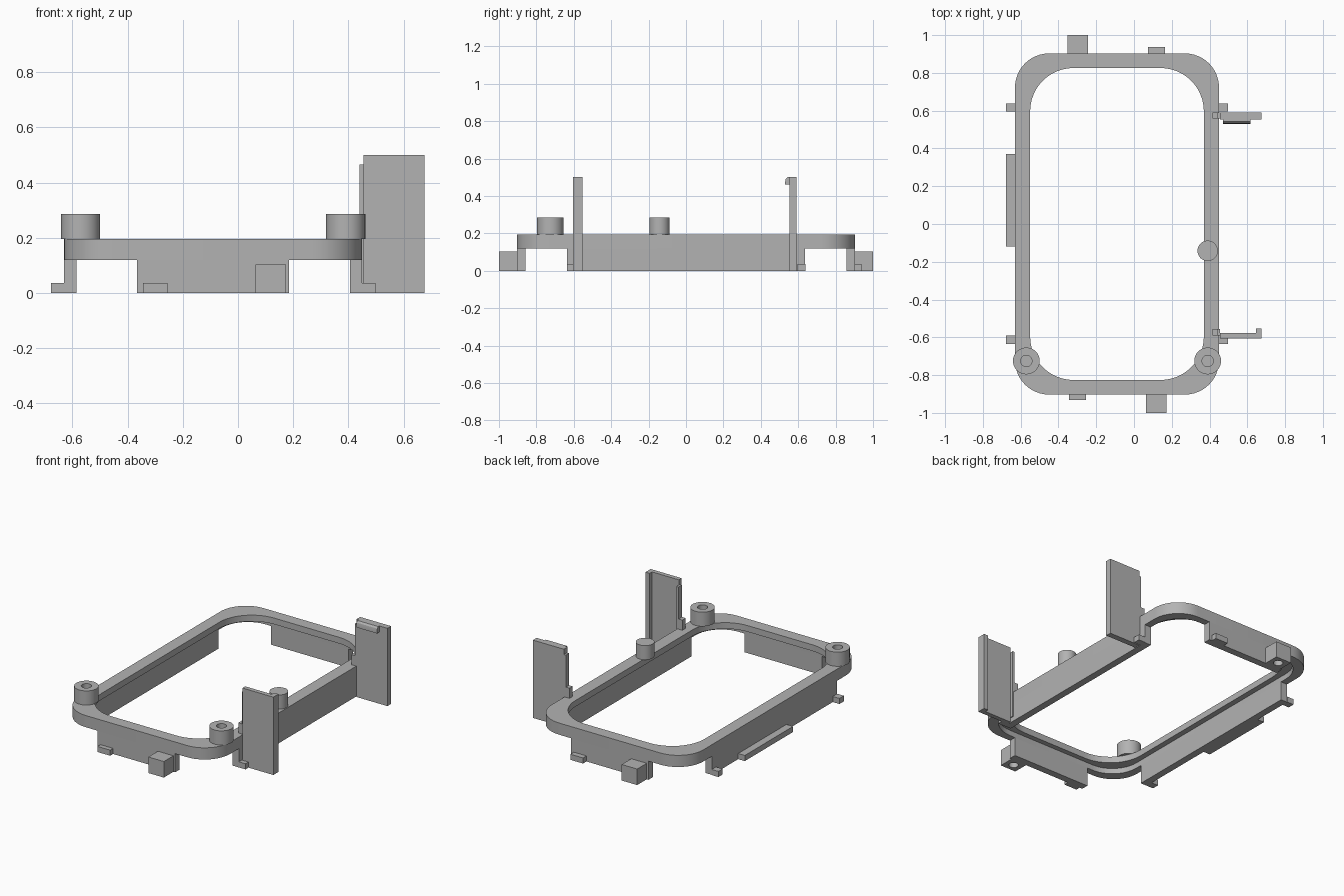
import bpy, bmesh, math

cube = bpy.data.objects.get("Cube")
if cube:
    bpy.data.objects.remove(cube, do_unlink=True)

grey = bpy.data.materials.new("matte grey")
grey.use_nodes = True
COLOUR = (0.45, 0.45, 0.45, 1)
grey.diffuse_color = COLOUR
grey.node_tree.nodes["Principled BSDF"].inputs["Base Color"].default_value = COLOUR

CX = -0.09          # frame centre in x
HX, HY = 0.54, 0.903  # frame half sizes
WALL = 0.045
RIM_LOW, RIM_TOP = 0.12, 0.195


def finish(name, bm, smooth=False):
    bmesh.ops.recalc_face_normals(bm, faces=bm.faces)
    mesh = bpy.data.meshes.new(name)
    bm.to_mesh(mesh)
    bm.free()
    mesh.materials.append(grey)
    ob = bpy.data.objects.new(name, mesh)
    bpy.context.collection.objects.link(ob)
    if smooth:
        bpy.ops.object.select_all(action='DESELECT')
        ob.select_set(True)
        bpy.context.view_layer.objects.active = ob
        bpy.ops.object.shade_smooth_by_angle(angle=math.radians(30))
    return ob


def box(name, x, y, z):
    bm = bmesh.new()
    bmesh.ops.create_cube(bm, size=1)
    for v in bm.verts:
        for i, (lo, hi) in enumerate((x, y, z)):
            v.co[i] = lo if v.co[i] < 0 else hi
    return finish(name, bm)


def rounded_loop(hx, hy, r, z, steps=12):
    pts = []
    for q, (sx, sy) in enumerate(((1, 1), (-1, 1), (-1, -1), (1, -1))):
        for i in range(steps + 1):
            a = math.pi / 2 * (q + i / steps)
            pts.append((CX + sx * (hx - r) + r * math.cos(a),
                        sy * (hy - r) + r * math.sin(a), z))
    return pts


def circle_loop(cx, cy, r, z, n=40):
    return [(cx + r * math.cos(2 * math.pi * i / n),
             cy + r * math.sin(2 * math.pi * i / n), z) for i in range(n)]


def skin(name, loops, closed=True):
    """Bridge equal loops; closed joins last to first, otherwise cap both ends."""
    bm = bmesh.new()
    rings = [[bm.verts.new(p) for p in loop] for loop in loops]
    n = len(rings[0])
    for k in range(len(rings) if closed else len(rings) - 1):
        a, b = rings[k], rings[(k + 1) % len(rings)]
        for i in range(n):
            j = (i + 1) % n
            bm.faces.new((a[i], a[j], b[j], b[i]))
    if not closed:
        bm.faces.new(rings[0])
        bm.faces.new(rings[-1])
    return finish(name, bm, True)


# Rounded rim with an inward lip along its top
outer = (HX, HY, 0.18)
wall_in = (HX - WALL, HY - WALL, 0.18)
lip_in = (HX - 0.08, HY - 0.077, 0.23)
skin("rim", [rounded_loop(*s, z) for s, z in (
    (outer, RIM_LOW), (outer, RIM_TOP), (lip_in, RIM_TOP),
    (lip_in, 0.155), (wall_in, 0.155), (wall_in, RIM_LOW))])

# Skirt walls under the four straight sides
for side, s in (("left", 1), ("right", -1)):
    xs = sorted((CX + s * HX, CX + s * (HX - WALL)))
    box(side + "_skirt", xs, (-0.635, 0.635), (0, RIM_LOW))
for side, s in (("back", 1), ("front", -1)):
    ys = sorted((s * HY, s * (HY - WALL)))
    box(side + "_skirt", (CX - 0.275, CX + 0.275), ys, (0, RIM_LOW))

# Small clips along the foot of the skirt
CLIP_Z = (0, 0.036)
for label, ys in (("back", (0.595, 0.638)), ("front", (-0.635, -0.59))):
    box("right_clip_" + label, (-0.677, CX - HX), ys, CLIP_Z)
    box("left_clip_" + label, (CX + HX, 0.498), ys, CLIP_Z)
box("right_long_clip", (-0.677, CX - HX), (-0.12, 0.37), CLIP_Z)
box("front_clip", (-0.345, -0.255), (-0.933, -HY), CLIP_Z)
box("back_clip", (0.075, 0.165), (HY, 0.938), CLIP_Z)

# Screw blocks with a blind hole from below
for side, s, x in (("front", -1, 0.118), ("back", 1, -0.298)):
    block = box(side + "_screw_block", (x - 0.055, x + 0.055),
                sorted((s * HY, s)), (0, 0.103))
    cutter = skin(side + "_hole_cutter",
                  [circle_loop(x, s * 0.95, 0.028, z, 24) for z in (-0.02, 0.08)], False)
    cutter.hide_render = True
    cutter.hide_viewport = True
    cutter.display_type = 'WIRE'
    cut = block.modifiers.new("screw hole", 'BOOLEAN')
    cut.operation = 'DIFFERENCE'
    cut.object = cutter
    cut.solver = 'EXACT'

# Hollow bosses on the front corners and a solid peg on the left side
PIN_TOP = 0.286
for side, x in (("right", -0.57), ("left", 0.39)):
    skin(side + "_boss", [circle_loop(x, -0.725, r, z) for r, z in (
        (0.071, RIM_TOP), (0.071, PIN_TOP), (0.03, PIN_TOP), (0.03, RIM_TOP))])
skin("left_peg", [circle_loop(0.39, -0.142, 0.054, z)
                  for z in (RIM_TOP, PIN_TOP)], False)

# Tall panels standing off the left side
TALL = 0.5
PANEL_X = (0.455, 0.675)
box("front_panel", PANEL_X, (-0.605, -0.577), (0, TALL))
box("front_panel_edge", (0.645, 0.675), (-0.577, -0.553), (0, TALL))
box("back_panel", PANEL_X, (0.553, 0.59), (0, TALL))
for side, ys in (("front", (-0.59, -0.555)), ("back", (0.558, 0.59))):
    box(side + "_panel_strip", (0.441, 0.456), ys, (0.03, 0.466))
    box(side + "_panel_foot", (0.415, 0.441), ys, (RIM_TOP, 0.26))

# Rounded catch at the top of the back panel
profile = [(0.553, TALL), (0.542, TALL), (0.533, 0.49), (0.53, 0.475),
           (0.53, 0.46), (0.553, 0.46)]
skin("back_panel_catch", [[(x, y, z) for y, z in profile]
                          for x in (0.47, 0.617)], False)
